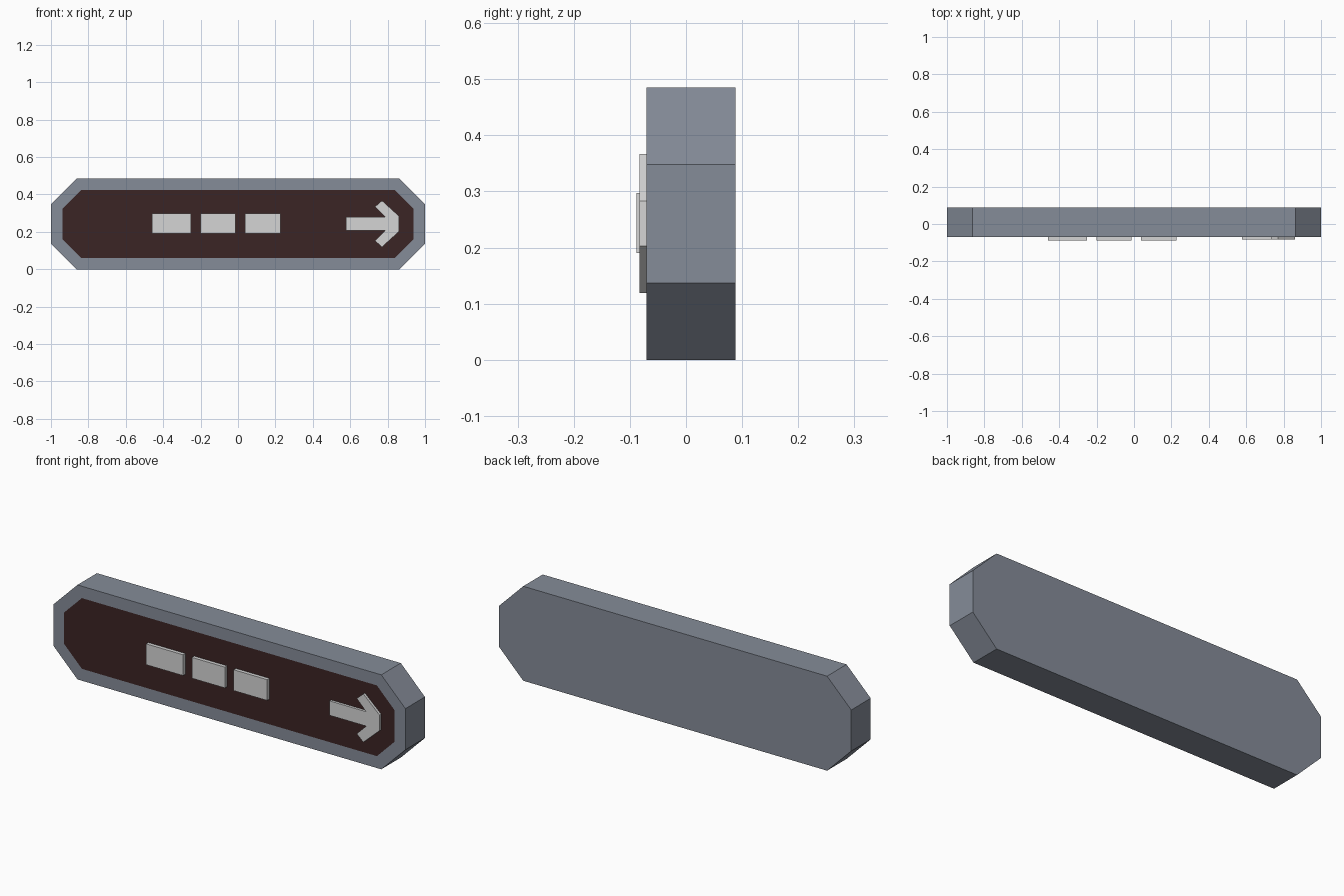
import bpy, bmesh

if "Cube" in bpy.data.objects:
    bpy.data.objects.remove(bpy.data.objects["Cube"])


def material(name, rgb):
    m = bpy.data.materials.new(name)
    m.diffuse_color = (*rgb, 1.0)
    m.use_nodes = True
    m.node_tree.nodes["Principled BSDF"].inputs["Base Color"].default_value = m.diffuse_color
    return m


casing_grey = material("casing grey", (0.235, 0.262, 0.315))
panel_brown = material("panel dark brown", (0.044, 0.018, 0.018))
marking_white = material("marking pale grey", (0.66, 0.66, 0.66))

FRONT = -0.07


def prism(name, profile, y_front, y_back, mats, inset=0.0):
    """Extrude an XZ outline along y; optionally inset the front face as a second colour."""
    bm = bmesh.new()
    front = bm.faces.new([bm.verts.new((x, y_front, z)) for x, z in profile])
    ext = bmesh.ops.extrude_face_region(bm, geom=[front], use_keep_orig=True)
    for v in [g for g in ext["geom"] if isinstance(g, bmesh.types.BMVert)]:
        v.co.y = y_back
    bmesh.ops.recalc_face_normals(bm, faces=bm.faces[:])
    if inset:
        face = min(bm.faces, key=lambda f: f.calc_center_median().y)
        bmesh.ops.inset_individual(bm, faces=[face], thickness=inset, use_even_offset=True)
        face.material_index = 1
    me = bpy.data.meshes.new(name)
    bm.to_mesh(me)
    bm.free()
    for m in mats:
        me.materials.append(m)
    ob = bpy.data.objects.new(name, me)
    bpy.context.collection.objects.link(ob)
    return ob


# Chamfered sign casing with the dark panel inset in its front
W, H, C = 1.0, 0.485, 0.137
casing = [(-W + C, 0), (W - C, 0), (W, C), (W, H - C),
          (W - C, H), (-W + C, H), (-W, H - C), (-W, C)]
prism("sign_casing", casing, FRONT, 0.088, [casing_grey, panel_brown], inset=0.061)

# Three raised blocks
for i, (x0, x1) in enumerate([(-0.46, -0.25), (-0.20, -0.013), (0.037, 0.227)]):
    prism(f"raised_block_{i + 1}", [(x0, 0.19), (x1, 0.19), (x1, 0.297), (x0, 0.297)],
          -0.088, FRONT, [marking_white])

# Right-pointing arrow, mirrored about its centre line
mid = 0.243
half = [(0.577, 0.037), (0.786, 0.037), (0.732, 0.091), (0.77, 0.124), (0.862, 0.04)]
arrow = [(x, mid - d) for x, d in half] + [(x, mid + d) for x, d in reversed(half)]
prism("direction_arrow", arrow, -0.083, FRONT, [marking_white])
